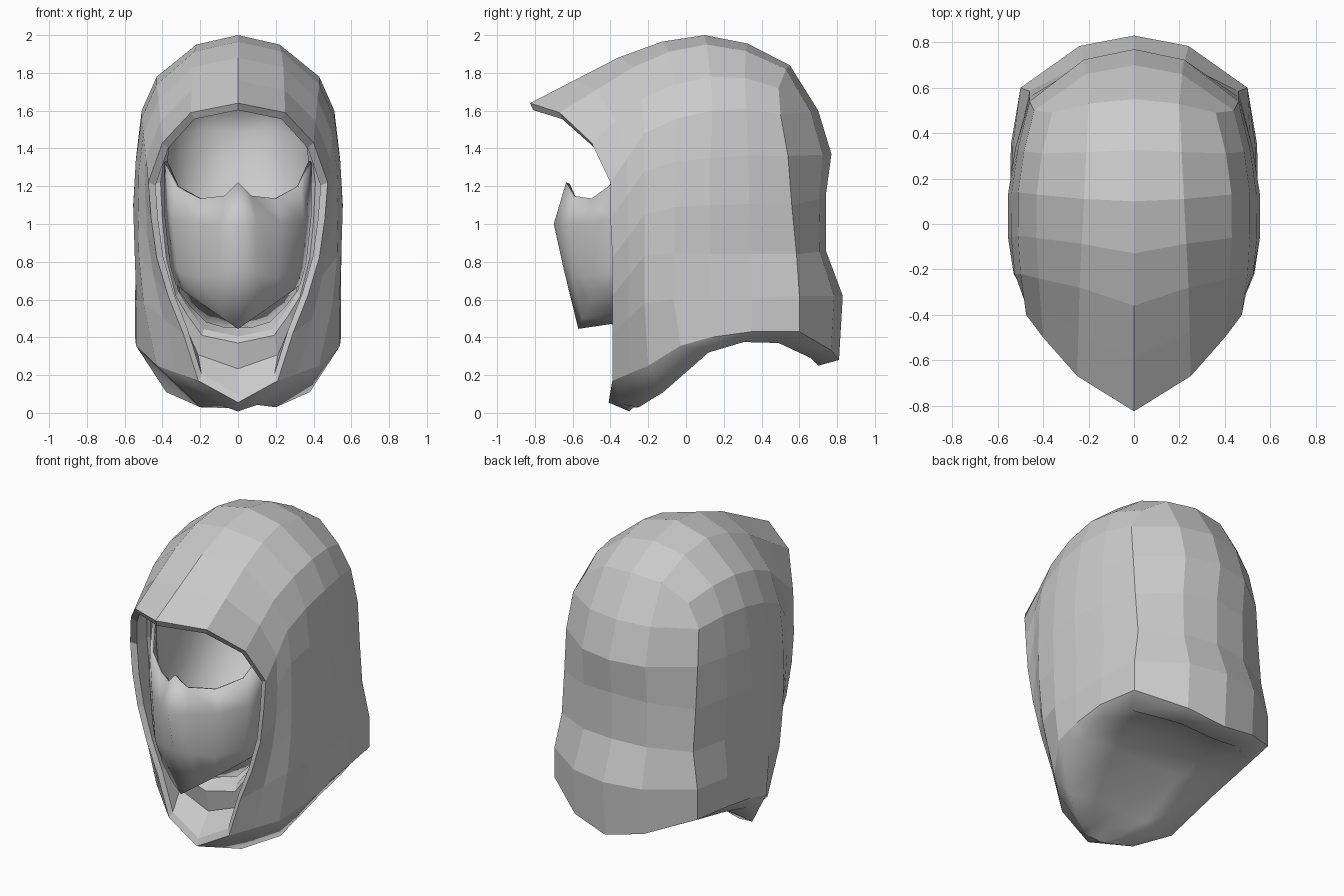
import bpy, bmesh
from mathutils import Vector as V

if "Cube" in bpy.data.objects:
    bpy.data.objects.remove(bpy.data.objects["Cube"])

grey = bpy.data.materials.new("cloth grey")
grey.diffuse_color = (0.6, 0.6, 0.6, 1)
grey.use_nodes = True
grey.node_tree.nodes["Principled BSDF"].inputs["Base Color"].default_value = grey.diffuse_color


class Builder:
    """Collects faces on the right half and mirrors each one to the left."""
    def __init__(self):
        self.bm = bmesh.new()

    def face(self, pts, smooth=False):
        for s in (1, -1):
            uniq = []
            for p in pts:
                q = V((p[0] * s, p[1], p[2]))
                if all((q - u).length > 1e-5 for u in uniq):
                    uniq.append(q)
            if len(uniq) > 2:
                f = self.bm.faces.new([self.bm.verts.new(q) for q in uniq[::s]])
                f.smooth = smooth

    def strip(self, a, b, smooth=False):
        for i in range(len(a) - 1):
            self.face((a[i], a[i + 1], b[i + 1], b[i]), smooth)

    def finish(self, name):
        bmesh.ops.remove_doubles(self.bm, verts=self.bm.verts, dist=1e-4)
        bmesh.ops.recalc_face_normals(self.bm, faces=self.bm.faces)
        me = bpy.data.meshes.new(name)
        self.bm.to_mesh(me)
        self.bm.free()
        me.materials.append(grey)
        ob = bpy.data.objects.new(name, me)
        bpy.context.collection.objects.link(ob)
        return ob


def vecs(*pts):
    return [V(p) for p in pts]


# Key arches of the hood, each from the crown down the side to the hem
rim = vecs((0, -.825, 1.64), (.25, -.67, 1.59), (.40, -.50, 1.43), (.475, -.40, 1.22),
           (.46, -.40, 1.03), (.43, -.39, .82), (.37, -.39, .62), (.29, -.39, .42),
           (.21, -.39, .17), (0, -.41, .055))
front = vecs((0, -.36, 1.88), (.24, -.28, 1.83), (.42, -.24, 1.66), (.50, -.22, 1.48),
             (.525, -.22, 1.28), (.53, -.22, 1.05), (.525, -.22, .83), (.50, -.22, .58),
             (.43, -.20, .25), (.20, -.25, .03))
middle = vecs((0, .10, 2.0), (.22, .11, 1.95), (.43, .13, 1.78), (.51, .14, 1.60),
              (.54, .13, 1.35), (.555, .13, 1.10), (.54, .13, .84), (.545, .13, .60),
              (.545, .13, .40), (.50, .12, .32))
corner = vecs((0, .55, 1.84), (.20, .53, 1.82), (.36, .49, 1.72), (.44, .50, 1.58),
              (.46, .54, 1.36), (.46, .56, 1.10), (.46, .585, .84), (.50, .60, .62),
              (.50, .60, .43), (.43, .49, .37))

# Arches in between follow a smooth curve through the key ones
between1 = [(a + b) / 2 for a, b in zip(rim, front)]
between2 = [(9 * (b + c) - a - d) / 16 for a, b, c, d in zip(rim, front, middle, corner)]
between2[-2:] = vecs((.54, -.03, .355), (.38, -.12, .11))
between3 = [(6 * c + 3 * d - b) / 8 for b, c, d in zip(front, middle, corner)]
arches = [rim, between1, front, between2, middle, between3, corner]

# Hood sides: flat panels, with a soft turned-under hem
hood = Builder()
for a, b in zip(arches, arches[1:]):
    hood.strip(a[:-1], b[:-1])
    hood.strip(a[-2:], b[-2:], True)

# Back panel hanging between the two corner columns
spine = [corner[0]] + vecs((0, .70, 1.60), (0, .77, 1.37), (0, .74, 1.15), (0, .74, .86),
                           (0, .83, .62), (0, .81, .28), (0, .70, .25))
side = corner[2:]
half = [corner[1]] + [V((c.x * .48, s.y * .8 + c.y * .2, s.z * .65 + c.z * .35))
                      for s, c in zip(spine[1:], side[1:])]
for a, b in ((spine, half), (half, side)):
    hood.strip(a[:-1], b[:-1])
    hood.strip(a[-2:], b[-2:], True)

# Smooth underside closing the hem
chin = V((0, -.30, .008))
hood.face((rim[-1], arches[1][-1], chin), True)
hem = [a[-1] for a in arches[1:]] + [half[-1], spine[-1]]
centre = [chin] + [V((0, p.y, p.z + .03)) for p in hem[1:-1]] + [spine[-1]]
waist = [(a + b) / 2 + V((0, 0, .01)) for a, b in zip(hem, centre)]
waist[0], waist[-1] = (hem[0] + chin) / 2, spine[-1]
hood.strip(hem, waist, True)
hood.strip(waist, centre, True)

# Face opening: lip, recess and inner ledge
lip = [V((p.x * .92, p.y + .015, .9 + (p.z - .9) * .95)) for p in rim]
ledge = vecs((0, -.45, 1.63), (.26, -.40, 1.59), (.38, -.33, 1.43), (.41, -.29, 1.22),
             (.40, -.28, 1.02), (.38, -.28, .82), (.33, -.28, .62), (.27, -.29, .52),
             (.19, -.30, .41), (0, -.32, .37))
recess = [(a + b) / 2 + V((.02 if a.x else 0, .06, 0)) for a, b in zip(lip, ledge)]
recess[0].z, recess[1].z = 1.65, 1.61
inner = [V((p.x * .95, p.y + .03, .95 + (p.z - .95) * (.94 if p.z < .95 else .985))) for p in ledge]
for a, b in ((rim, lip), (lip, recess), (recess, ledge), (ledge, inner)):
    hood.strip(a, b)

# Smooth lining behind the face, its floor rising toward the back of the crown
prev = inner
for y, sx, low, high in ((.0, 1.1, .55, 1.68), (.25, 1.02, .8, 1.72),
                         (.42, .8, 1.05, 1.68), (.53, .45, 1.3, 1.6), (.56, 0, 1.48, 1.48)):
    ring = [V((p.x * sx, y, low + (p.z - inner[-1].z) / (inner[0].z - inner[-1].z) * (high - low)))
            for p in inner]
    hood.strip(prev, ring, True)
    prev = ring
hood.finish("hood")

# Face mask: rows from the top edge down to the chin, then back under it to the ledge
rows = [
    vecs((0, -.635, 1.22), (.07, -.60, 1.15), (.20, -.50, 1.135), (.33, -.41, 1.20), (.39, -.30, 1.33)),
    vecs((0, -.70, 1.00), (.10, -.63, 1.00), (.23, -.53, 1.00), (.35, -.39, 1.02), (.39, -.28, 1.05)),
    vecs((0, -.645, .75), (.10, -.60, .74), (.21, -.53, .72), (.32, -.40, .75), (.36, -.28, .78)),
    vecs((0, -.57, .445), (.08, -.55, .50), (.18, -.50, .57), (.28, -.40, .64), (.33, -.28, .68)),
    vecs((0, -.40, .47), (.06, -.39, .50), (.14, -.37, .54), (.24, -.33, .61), (.31, -.26, .66)),
    vecs((0, -.26, .45), (.07, -.26, .45), (.17, -.26, .48), (.25, -.26, .56), (.31, -.25, .64)),
]
mask = Builder()
for a, b in zip(rows, rows[1:]):
    mask.strip(a, b, True)
face_mask = mask.finish("face_mask")
thick = face_mask.modifiers.new("thickness", 'SOLIDIFY')
thick.thickness = .02
thick.offset = -1
bpy.ops.object.select_all(action='DESELECT')
face_mask.select_set(True)
bpy.context.view_layer.objects.active = face_mask
bpy.ops.object.shade_smooth_by_angle(angle=1.4)
